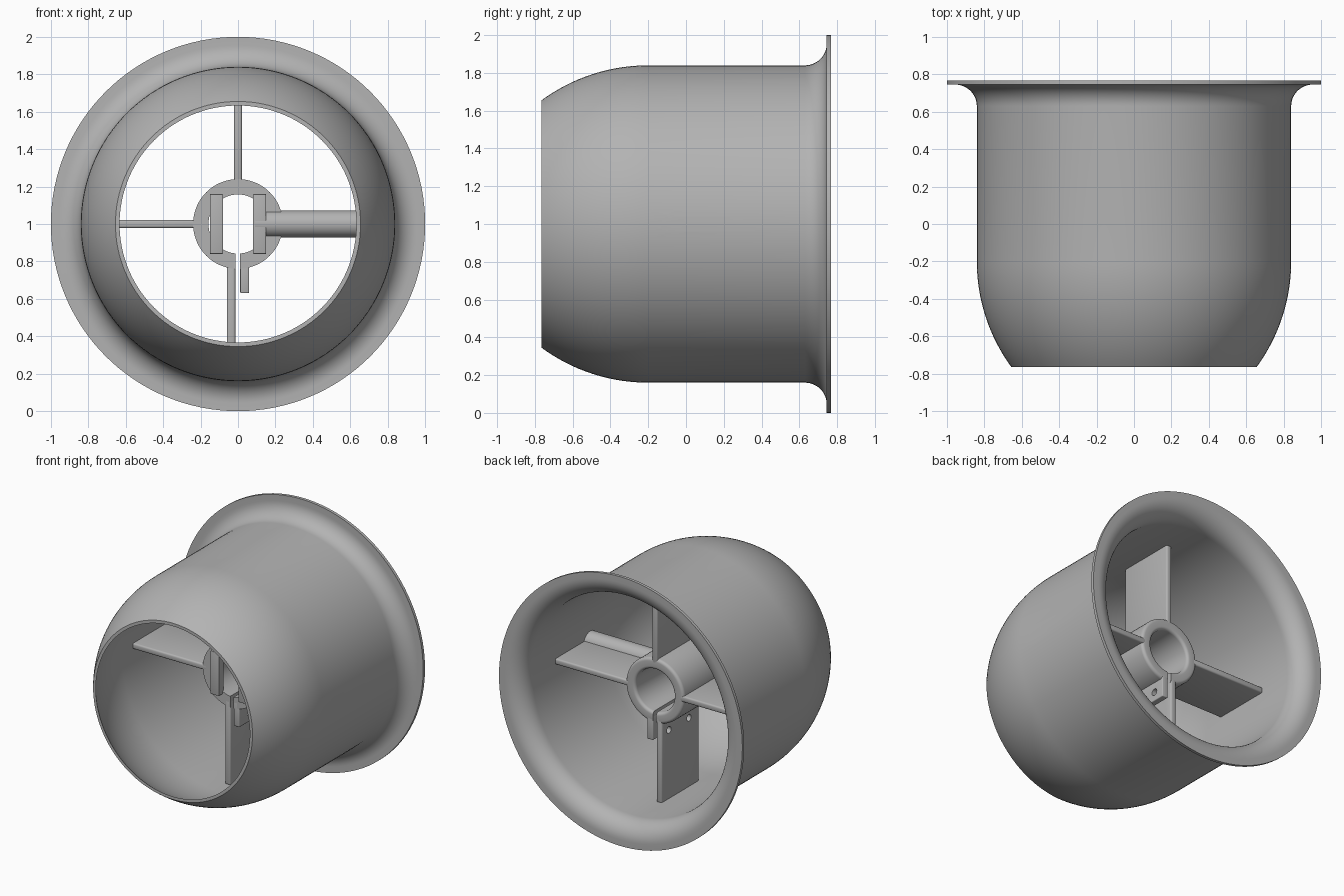
import bpy
import bmesh
from math import sin, cos, pi, asin, radians

cube = bpy.data.objects.get("Cube")
if cube:
    bpy.data.objects.remove(cube, do_unlink=True)

grey = bpy.data.materials.new("plain grey")
grey.use_nodes = True
colour = (0.45, 0.45, 0.45, 1)
grey.diffuse_color = colour
grey.node_tree.nodes["Principled BSDF"].inputs["Base Color"].default_value = colour

MID = 1.0          # height of the duct axis
TUBE_Y = -0.04     # position of the cable tube along the duct
BACK, FRONT = 0.37, -0.07   # ends of the hub and vanes


def finish(name, bm):
    bmesh.ops.recalc_face_normals(bm, faces=bm.faces)
    mesh = bpy.data.meshes.new(name)
    bm.to_mesh(mesh)
    bm.free()
    mesh.materials.append(grey)
    obj = bpy.data.objects.new(name, mesh)
    bpy.context.collection.objects.link(obj)
    return obj


def activate(obj):
    bpy.ops.object.select_all(action='DESELECT')
    obj.select_set(True)
    bpy.context.view_layer.objects.active = obj


def ring(name, profile, place, steps):
    """Revolve a closed (radius, distance) profile; place maps it to space."""
    bm = bmesh.new()
    loops = []
    for i in range(steps):
        a = 2 * pi * i / steps
        loops.append([bm.verts.new(place(r * cos(a), r * sin(a), d)) for r, d in profile])
    n = len(profile)
    for i in range(steps):
        one, two = loops[i], loops[(i + 1) % steps]
        for j in range(n):
            k = (j + 1) % n
            bm.faces.new((one[j], one[k], two[k], two[j]))
    return finish(name, bm)


def along_y(u, v, d):
    return (u, d, MID + v)


def along_x(u, v, d):
    return (d, TUBE_Y + u, MID + v)


def box(name, x, y, z, bevel=0.0):
    bm = bmesh.new()
    bmesh.ops.create_cube(bm, size=1)
    for v in bm.verts:
        for i, (lo, hi) in enumerate((x, y, z)):
            v.co[i] = hi if v.co[i] > 0 else lo
    if bevel:
        bmesh.ops.bevel(bm, geom=bm.edges[:], offset=bevel, segments=3,
                        profile=0.5, affect='EDGES')
    return finish(name, bm)


def rod_cutter(radius, x0, x1, y, z):
    bm = bmesh.new()
    bmesh.ops.create_cone(bm, cap_ends=True, segments=32, radius1=radius,
                          radius2=radius, depth=x1 - x0)
    for v in bm.verts:
        v.co = ((x0 + x1) / 2 + v.co.z, y + v.co.x, z + v.co.y)
    return finish("cutter", bm)


def cut(cutter, *targets):
    cutter.hide_render = True
    for obj in targets:
        activate(obj)
        mod = obj.modifiers.new("cut", 'BOOLEAN')
        mod.operation = 'DIFFERENCE'
        mod.solver = 'EXACT'
        mod.object = cutter
        bpy.ops.object.modifier_apply(modifier=mod.name)
    bpy.data.objects.remove(cutter, do_unlink=True)


# Duct wall: curved nose, straight barrel, flared lip, at an even thickness
def wall_side(offset):
    nose, flare = 0.955, 0.115
    full = asin(0.565 / nose)
    pts = []
    for i in range(17):
        a = full * (1 - i / 16)
        pts.append((0.84 - nose + nose * cos(a) - offset, -0.2 - nose * sin(a)))
    for i in range(13):
        a = pi / 2 * i / 12
        r = flare + offset
        pts.append((0.955 - r * cos(a), 0.63 + r * sin(a)))
    pts.append((1.0, 0.63 + flare + offset))
    return pts


shell = ring("duct_shell", wall_side(0) + wall_side(0.022)[::-1], along_y, 128)

# Motor hub with rounded ends
e = 0.022
round_end = [(e * sin(pi / 2 * i / 5), e * (1 - cos(pi / 2 * i / 5))) for i in range(6)]
outer = [(0.24 - e + u, BACK - w) for u, w in round_end]
inner = [(0.158 + e - u, BACK - w) for u, w in round_end]
hub = ring("motor_hub", outer + [(0.24, FRONT), (0.158, FRONT)] + inner[::-1], along_y, 64)

# Cable tube running out to the side wall
tube = ring("cable_tube", [(0.072, 0.09), (0.072, 0.83), (0.061, 0.83), (0.061, 0.09)],
            along_x, 40)

# Stops across the front of the hub
right_stop = box("left_stop", (0.08, 0.15), (-0.11, -0.055), (MID - 0.16, MID + 0.16), 0.004)
box("right_stop", (-0.15, -0.08), (-0.11, -0.055), (MID - 0.16, MID + 0.16), 0.004)

# Vanes between hub and wall
span = (FRONT, BACK)
soft = 0.012
box("top_vane", (-0.022, 0.022), span, (MID + 0.2, MID + 0.822), soft)
for name, xs in (("right_vane", (-0.822, -0.2)), ("left_vane", (0.2, 0.822))):
    box(name, xs, span, (MID - 0.022, MID + 0.022), soft)
bottom = box("bottom_vane", (-0.06, -0.014), span, (MID - 0.822, MID - 0.19), soft)
tab = box("clamp_tab", (0.012, 0.06), span, (MID - 0.37, MID - 0.19), 0.006)

# Openings: clamp slot, bolt holes and tube bore
cut(box("cutter", (-0.014, 0.012), (-0.2, 0.5), (MID - 0.3, MID - 0.1)), hub)
for y in (0.05, 0.285):
    cut(rod_cutter(0.025, -0.2, 0.2, y, MID - 0.305), bottom, tab)
cut(rod_cutter(0.066, 0.05, 0.95, TUBE_Y, MID), shell, hub, right_stop)

for obj in bpy.context.collection.objects:
    if obj.type == 'MESH' and grey.name in obj.data.materials:
        activate(obj)
        bpy.ops.object.shade_smooth_by_angle(angle=radians(30))
